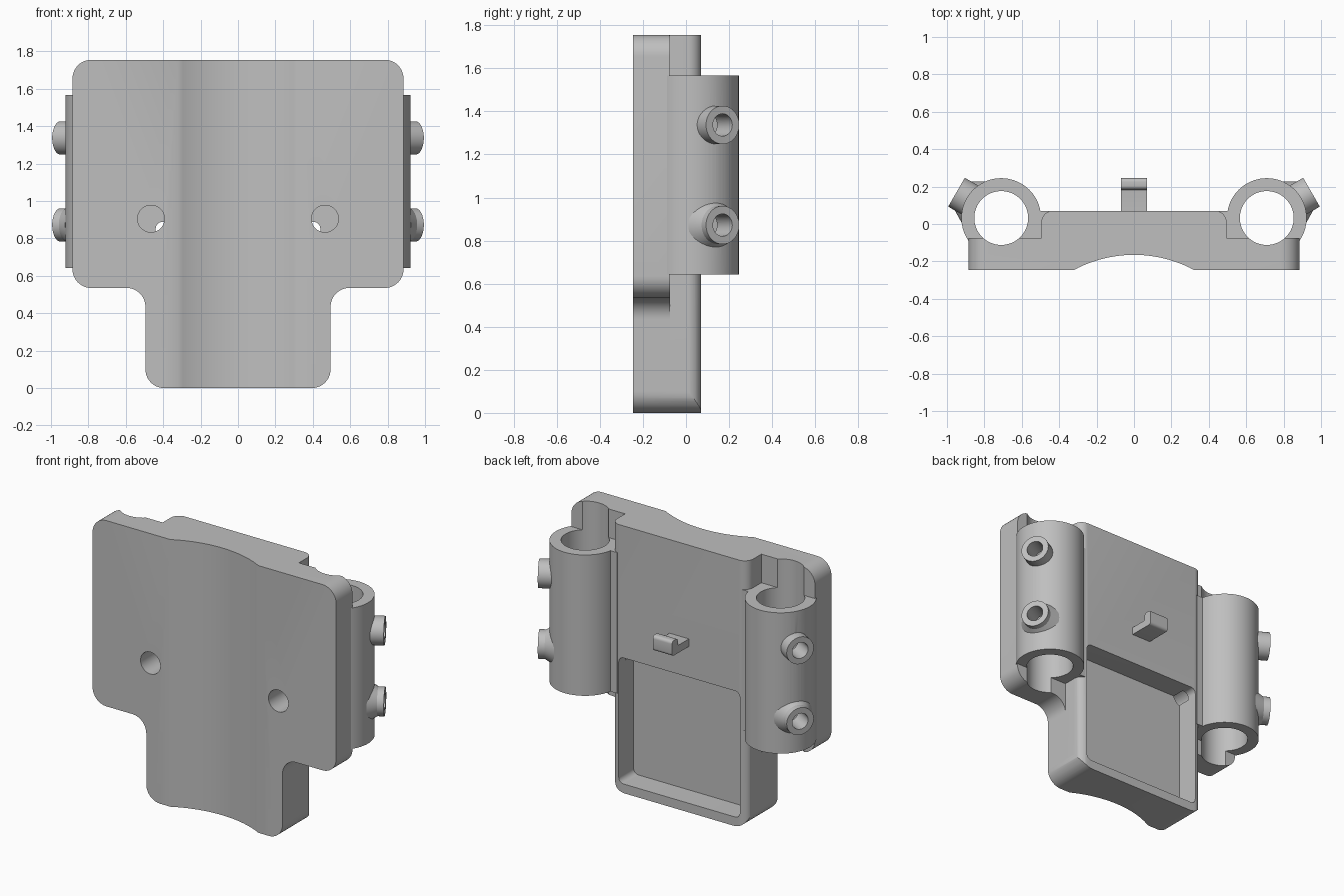
import bpy, bmesh, math
from mathutils import Vector, Matrix

cube = bpy.data.objects.get("Cube")
if cube:
    bpy.data.objects.remove(cube)

grey = bpy.data.materials.new("light_grey")
grey.use_nodes = True
GREY = (0.52, 0.52, 0.52, 1)
grey.diffuse_color = GREY
grey.node_tree.nodes["Principled BSDF"].inputs["Base Color"].default_value = GREY

# Axis triples: profile u, profile v, extrusion
FRAMES = {"x": (1, 2, 0), "y": (0, 2, 1), "z": (0, 1, 2)}


def finish(name, bm):
    bmesh.ops.recalc_face_normals(bm, faces=bm.faces)
    mesh = bpy.data.meshes.new(name)
    bm.to_mesh(mesh)
    bm.free()
    mesh.materials.append(grey)
    obj = bpy.data.objects.new(name, mesh)
    bpy.context.collection.objects.link(obj)
    return obj


def rounded(corners, steps=10):
    """Polygon from (u, v, radius) square corners."""
    out = []
    for i, (a, b, r) in enumerate(corners):
        p = Vector((a, b))
        if not r:
            out.append(p)
            continue
        u = (Vector(corners[i - 1][:2]) - p).normalized()
        v = (Vector(corners[(i + 1) % len(corners)][:2]) - p).normalized()
        c = p + r * (u + v)
        for k in range(steps + 1):
            t = math.pi / 2 * k / steps
            out.append(c - r * (v * math.cos(t) + u * math.sin(t)))
    return out


def prism(name, points, axis, lo, hi):
    bm = bmesh.new()
    iu, iv, iw = FRAMES[axis]
    verts = []
    for p in points:
        co = [0, 0, 0]
        co[iu], co[iv], co[iw] = p[0], p[1], lo
        verts.append(bm.verts.new(co))
    face = bm.faces.new(verts)
    new = bmesh.ops.extrude_face_region(bm, geom=[face])["geom"]
    shift = Vector((0, 0, 0))
    shift[iw] = hi - lo
    bmesh.ops.translate(bm, vec=shift, verts=[g for g in new if isinstance(g, bmesh.types.BMVert)])
    return finish(name, bm)


def rod(name, start, end, r1, r2=None, sides=48):
    start, end = Vector(start), Vector(end)
    d = end - start
    bm = bmesh.new()
    m = Matrix.Translation((start + end) / 2) @ d.to_track_quat("Z", "Y").to_matrix().to_4x4()
    bmesh.ops.create_cone(bm, cap_ends=True, segments=sides, radius1=r1,
                          radius2=r2 or r1, depth=d.length, matrix=m)
    return finish(name, bm)


def rect(u0, u1, v0, v1, r=0):
    return rounded([(u0, v0, r), (u1, v0, r), (u1, v1, r), (u0, v1, r)])


def combine(obj, others, operation):
    for other in others:
        mod = obj.modifiers.new("cut", "BOOLEAN")
        mod.object, mod.operation, mod.solver = other, operation, "EXACT"
    bpy.context.view_layer.update()
    mesh = bpy.data.meshes.new_from_object(obj.evaluated_get(bpy.context.evaluated_depsgraph_get()))
    obj.modifiers.clear()
    obj.data = mesh


# Main dimensions
TX, TY, TUBE_R, BORE_R = 0.71, 0.032, 0.213, 0.144
TZ0, TZ1 = 0.642, 1.567
FRONT, STEP, BACK, TOP = -0.245, -0.075, 0.07, 1.755
WING, NECK, SHOULDER = 0.885, 0.495, 0.535
ANGLE = math.radians(30)

# Body: plan section with the shallow front groove, trimmed by the T outline
half = [(WING, FRONT, 0), (WING, STEP, 0), (NECK, STEP, 0), (NECK, BACK, 0.06)]
groove_r, groove_y, spread = 0.68, -0.845, math.asin(0.32 / 0.68)
groove = []
for k in range(25):
    t = spread * (k / 12 - 1)
    groove.append((groove_r * math.sin(t), groove_y + groove_r * math.cos(t), 0))
plan = rounded(groove + half + [(-x, y, r) for x, y, r in reversed(half)])
body = prism("body_plate", plan, "z", -0.1, TOP + 0.1)
side = [(NECK, 0, 0.1), (NECK, SHOULDER, 0.1), (WING, SHOULDER, 0.1), (WING, TOP, 0.1)]
outline = rounded(side + [(-x, z, r) for x, z, r in reversed(side)])
trim = prism("outline_trim", outline, "y", -0.4, 0.4)
combine(body, [trim], "INTERSECT")

parts = [body]
cutters = [prism("pocket_cutter", rect(-0.44, 0.44, 0.06, 0.888, 0.035), "y", -0.085, 0.3)]

for s, label in ((1, "left"), (-1, "right")):
    # Clamp tube and the web joining it to the body
    tube = rod(label + "_tube", (s * TX, TY, TZ0), (s * TX, TY, TZ1), TUBE_R, sides=72)
    web = prism(label + "_web", rect(*sorted((s * 0.452, s * 0.58)), -0.1, BACK), "z", TZ0, TZ1)
    own = [tube, web]
    out = Vector((s * math.cos(ANGLE), math.sin(ANGLE), 0))
    bore = rod(label + "_bore", (s * TX, TY, -0.2), (s * TX, TY, 2), BORE_R, sides=64)
    side_cut = [bore]
    # Screw bosses
    for level, z in (("upper", 1.337), ("lower", 0.872)):
        c = Vector((s * TX, TY, z))
        own.append(rod(f"{label}_{level}_boss", c + out * 0.17, c + out * 0.276, 0.089))
        side_cut.append(rod("screw_cutter", c, c + out * 0.4, 0.052, sides=32))
        if level == "lower":
            own.append(rod(label + "_boss_flare", c + out * 0.175, c + out * 0.235, 0.125, 0.089))
    # Blind front hole
    hole = rod(label + "_hole_cutter", (s * 0.465, -0.4, 0.905), (s * 0.465, 0, 0.905), 0.072)
    for part in own:
        combine(part, side_cut + [hole], "DIFFERENCE")
    parts += own
    cutters += [bore, hole] + side_cut[1:]

combine(body, [c for c in cutters if "screw" not in c.name], "DIFFERENCE")

# Small hook on the back
hook = rounded([(0.05, 1.09, 0), (0.245, 1.09, 0.02), (0.245, 1.19, 0.02),
                (0.185, 1.19, 0.02), (0.185, 1.14, 0.01), (0.05, 1.14, 0)], 5)
parts.append(prism("cable_hook", hook, "x", -0.07, 0.07))

for c in set(cutters + [trim]):
    bpy.data.objects.remove(c)

# Smooth curved faces, keep edges crisp
for p in parts:
    bpy.ops.object.select_all(action="DESELECT")
    p.select_set(True)
    bpy.context.view_layer.objects.active = p
    bpy.ops.object.shade_smooth_by_angle(angle=math.radians(30))
